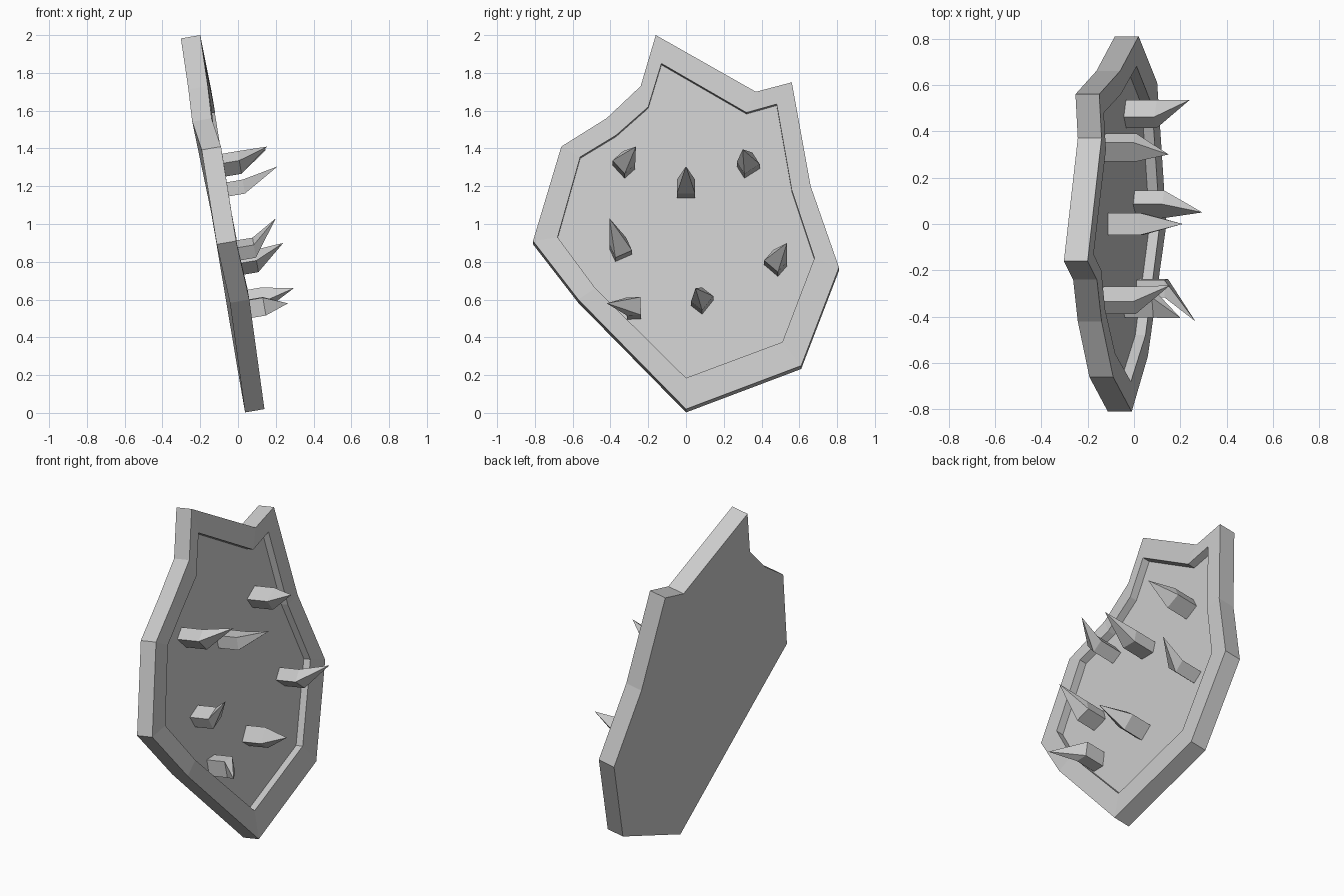
import bpy
import bmesh
from mathutils import Vector

cube = bpy.data.objects.get("Cube")
if cube:
    bpy.data.objects.remove(cube, do_unlink=True)

THICKNESS, RECESS = 0.104, 0.045
SLOPE, FOOT = 0.172, 0.14                      # the shield leans back as it rises
NORMAL = Vector((1, 0, SLOPE)).normalized()

grey = bpy.data.materials.new("stone grey")
grey.use_nodes = True
colour = (0.6, 0.6, 0.6, 1)
grey.diffuse_color = colour
grey.node_tree.nodes["Principled BSDF"].inputs["Base Color"].default_value = colour


def lean(z):
    """Depth of the leaning shield plane at height z."""
    return FOOT - SLOPE * z


def finish(name, bm):
    bmesh.ops.recalc_face_normals(bm, faces=bm.faces)
    mesh = bpy.data.meshes.new(name)
    bm.to_mesh(mesh)
    bm.free()
    mesh.materials.append(grey)
    obj = bpy.data.objects.new(name, mesh)
    bpy.context.collection.objects.link(obj)
    return obj


def skin(name, rings):
    """Join matching rings of points with quads and cap both ends.
    A one-point last ring closes as a tip."""
    bm = bmesh.new()
    loops = [[bm.verts.new(p) for p in ring] for ring in rings]
    bm.faces.new(loops[0])
    for a, b in zip(loops, loops[1:]):
        for i in range(len(a)):
            j = (i + 1) % len(a)
            if len(b) == 1:
                bm.faces.new((a[i], a[j], b[0]))
            else:
                bm.faces.new((a[i], a[j], b[j], b[i]))
    if len(loops[-1]) > 1:
        bm.faces.new(loops[-1])
    return finish(name, bm)


# Shield outline: outer x, y, z, then inner rim y, z
outline = [
    (-0.20, -0.16, 2.00, -0.13, 1.85),
    (-0.14, 0.37, 1.70, 0.32, 1.59),
    (-0.15, 0.56, 1.75, 0.48, 1.635),
    (-0.06, 0.66, 1.20, 0.56, 1.18),
    (0.02, 0.81, 0.77, 0.68, 0.82),
    (0.10, 0.61, 0.25, 0.51, 0.375),
    (0.14, 0.00, 0.02, 0.00, 0.185),
    (0.06, -0.57, 0.60, -0.48, 0.66),
    (-0.01, -0.81, 0.91, -0.68, 0.93),
    (-0.09, -0.66, 1.41, -0.56, 1.355),
    (-0.14, -0.42, 1.56, -0.37, 1.47),
    (-0.16, -0.24, 1.73, -0.20, 1.62),
]
outer = [Vector((x, y, z)) for x, y, z, _, _ in outline]
inner = [Vector((lean(v) + x - lean(z), u, v)) for x, y, z, u, v in outline]
back = [p - NORMAL * THICKNESS for p in outer]
panel = [p - NORMAL * RECESS for p in inner]
skin("shield", [back, outer, inner, panel])


# Spikes: square stub along the shield normal, then a bent point
def spike(name, y, z, tip):
    foot = Vector((lean(z), y, z)) - NORMAL * RECESS
    tip = Vector(tip)
    up = tip - foot
    up = (up - NORMAL * up.dot(NORMAL)).normalized()
    side = NORMAL.cross(up) * 0.048
    square = [foot - side, foot + side,
              foot + side + up * 0.075, foot - side + up * 0.075]
    skin(name, [[p - NORMAL * 0.03 for p in square],
                [p + NORMAL * 0.14 for p in square], [tip]])


spikes = [
    (-0.357, 1.285, (0.155, -0.265, 1.41)),
    (0.0, 1.145, (0.21, 0.0, 1.305)),
    (0.35, 1.275, (0.15, 0.30, 1.395)),
    (-0.33, 0.825, (0.20, -0.405, 1.03)),
    (0.45, 0.76, (0.24, 0.535, 0.90)),
    (-0.24, 0.55, (0.265, -0.42, 0.58)),
    (0.115, 0.565, (0.295, 0.05, 0.66)),
]
for number, (y, z, tip) in enumerate(spikes, 1):
    spike(f"spike_{number}", y, z, tip)
